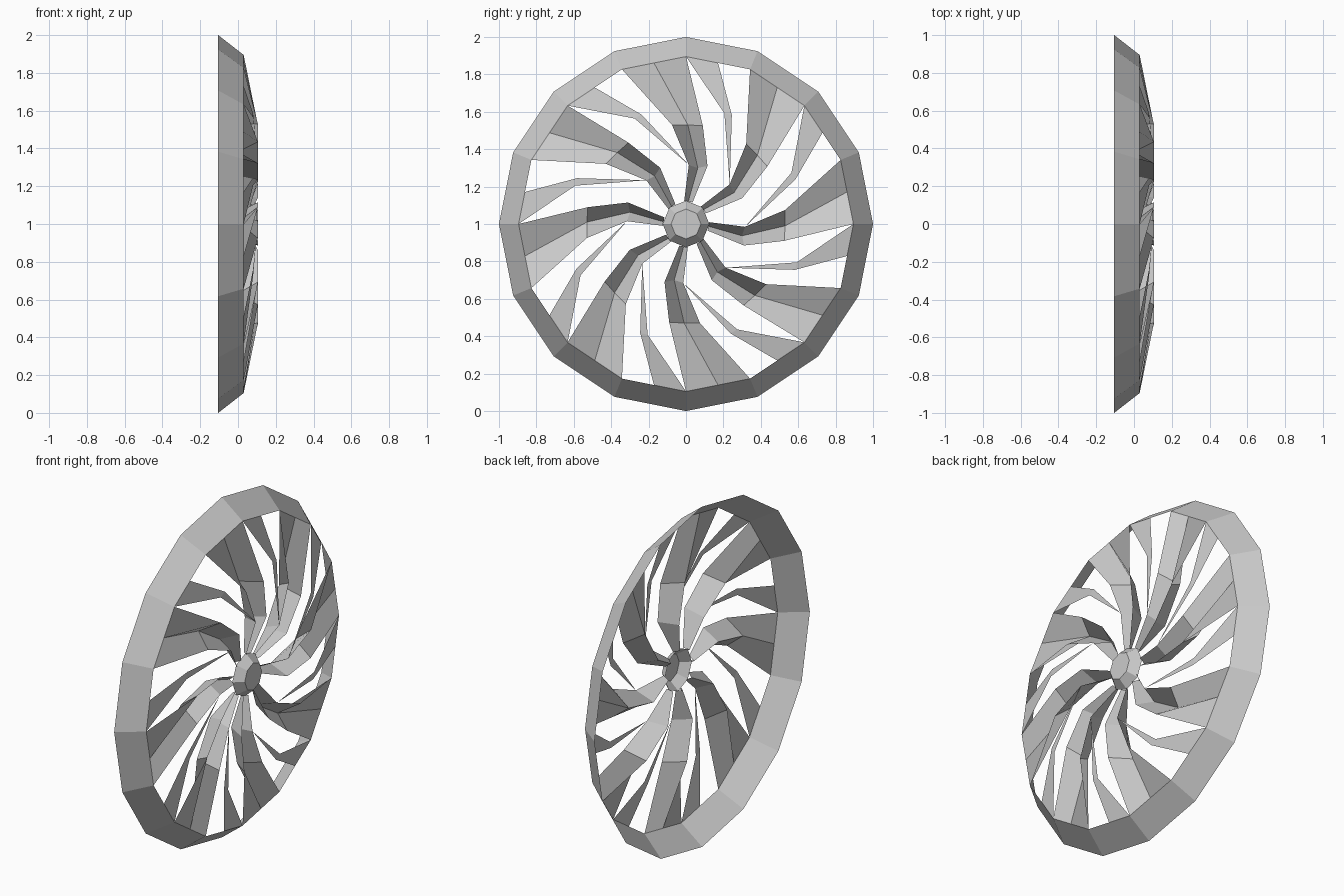
import bpy
from math import sin, cos, pi

if "Cube" in bpy.data.objects:
    bpy.data.objects.remove(bpy.data.objects["Cube"])

CENTRE_Z = 1.0
X_FRONT = 0.105      # foremost plane of spokes and hub
X_LIP = 0.03         # front edge of the rim
R_LIP = 0.895        # radius of that edge


def make_object(name, verts, faces):
    mesh = bpy.data.meshes.new(name)
    mesh.from_pydata(verts, [], faces)
    mesh.update()
    ob = bpy.data.objects.new(name, mesh)
    bpy.context.collection.objects.link(ob)
    return ob


def ring_surface(name, profile, sides, cap=False):
    """Revolve (x, radius) points round the wheel axis."""
    verts = [(x, r * sin(2 * pi * i / sides), CENTRE_Z + r * cos(2 * pi * i / sides))
             for x, r in profile for i in range(sides)]
    faces = []
    for k in range(len(profile) - 1):
        for i in range(sides):
            j = (i + 1) % sides
            a, b = k * sides, (k + 1) * sides
            faces.append((a + j, a + i, b + i, b + j))
    if cap:
        last = (len(profile) - 1) * sides
        faces.append(tuple(reversed(range(last, last + sides))))
    return make_object(name, verts, faces)


def strip_surface(name, rows, angle):
    """Skin rows of (x, y, height) points, turned clockwise by angle."""
    n = len(rows[0])
    verts = [(x, y * cos(angle) + h * sin(angle),
              CENTRE_Z - y * sin(angle) + h * cos(angle))
             for row in rows for x, y, h in row]
    faces = [(k * n + i, (k + 1) * n + i, (k + 1) * n + i + 1, k * n + i + 1)
             for k in range(len(rows) - 1) for i in range(n - 1)]
    return make_object(name, verts, faces)


# Points on the rim lip: corners and the middle of each side
corner_l = (X_LIP, -R_LIP * sin(pi / 8), R_LIP * cos(pi / 8))
corner_t = (X_LIP, 0, R_LIP)
half_l = (X_LIP, corner_l[1] / 2, (corner_l[2] + R_LIP) / 2)
half_r = (X_LIP, -half_l[1], half_l[2])

# V-grooved main spoke: left edge, groove, right edge
main_rows = [
    [corner_l, half_l, corner_t],
    [(X_FRONT, -0.075, 0.53), (0.0, 0.01, 0.53), (X_FRONT, 0.09, 0.525)],
    [(X_FRONT, 0.015, 0.315), (0.0, 0.063, 0.30), (X_FRONT, 0.115, 0.31)],
    [(0.06, -0.01, 0.122), (0.03, 0.012, 0.12), (0.06, 0.035, 0.115)],
]

# Thin blade joining the rim to the neighbouring spoke's bend
tip = (X_FRONT, 0.234, 0.212)
thin_rows = [[corner_t, half_r],
             [(0.08, 0.205, 0.592), (0.08, 0.245, 0.583)]]

# Rim band and hub
ring_surface("rim", [(-0.105, 1.0), (X_LIP, R_LIP)], 16)
ring_surface("hub", [(0.05, 0.125), (X_FRONT - 0.005, 0.08)], 8, cap=True)

# Eight spokes with their blades
for s in range(8):
    a = s * pi / 4
    strip_surface("spoke", main_rows, a)
    blade = strip_surface("thin_blade", thin_rows + [[tip, tip]], a)
    blade.data.validate()
